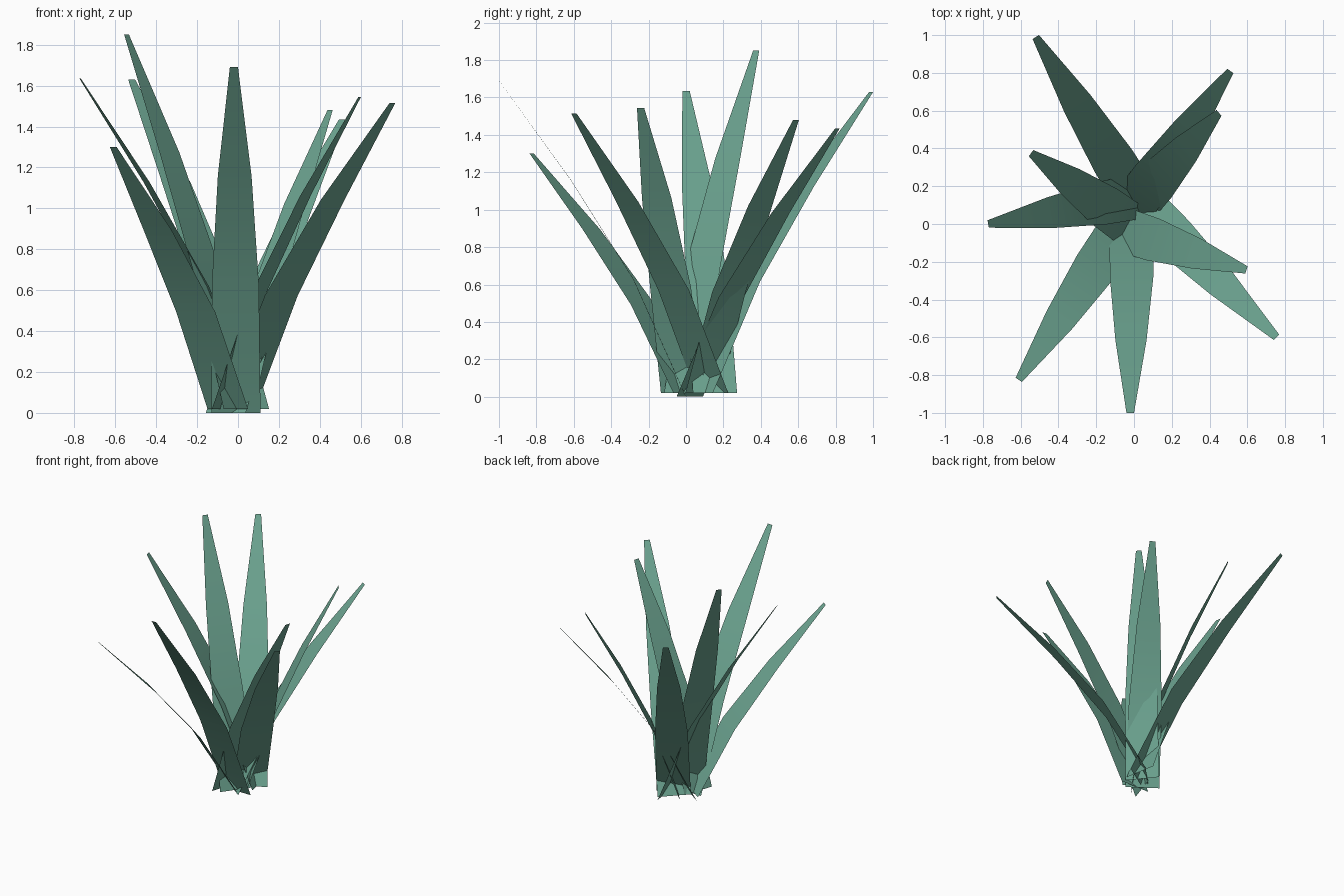
import bpy
import bmesh
from math import radians
from mathutils import Matrix, Vector

cube = bpy.data.objects.get("Cube")
if cube:
    bpy.data.objects.remove(cube, do_unlink=True)

# One leaf colour
leaf_green = bpy.data.materials.new("leaf_green")
leaf_green.use_nodes = True
colour = (0.15, 0.37, 0.28, 1.0)
leaf_green.diffuse_color = colour
bsdf = next(n for n in leaf_green.node_tree.nodes if n.type == "BSDF_PRINCIPLED")
bsdf.inputs["Base Color"].default_value = colour

# Shared blade profile: outward fraction, height fraction, width
PROFILE = [(0.0, 0.0, 0.24), (0.28, 0.37, 0.23), (0.615, 0.685, 0.165), (1.0, 1.0, 0.04)]


def make_blade(name, base, tip, twist):
    """Thin tapering leaf that arches from its base out to its tip."""
    base, tip = Vector(base), Vector(tip)
    lean = tip - base
    across = Vector((lean.y, -lean.x, 0)).normalized()
    across.rotate(Matrix.Rotation(radians(twist), 3, "Z"))
    bm = bmesh.new()
    rows = []
    for out, up, width in PROFILE:
        centre = base + Vector((lean.x * out, lean.y * out, lean.z * up))
        rows.append([bm.verts.new(centre + across * width * s) for s in (-0.5, 0.5)])
    for (a, b), (c, d) in zip(rows, rows[1:]):
        bm.faces.new((a, b, d, c)).smooth = True
    mesh = bpy.data.meshes.new(name)
    bm.to_mesh(mesh)
    bm.free()
    mesh.materials.append(leaf_green)
    blade = bpy.data.objects.new(name, mesh)
    bpy.context.collection.objects.link(blade)


# Name, base centre, tip centre, twist in degrees
BLADES = [
    ("front_blade", (-0.01, 0.0, 0.0), (-0.02, -1.0, 1.69), 0),
    ("front_right_blade", (-0.05, 0.0, 0.02), (-0.61, -0.825, 1.3), 0),
    ("front_left_blade", (0.0, 0.14, 0.02), (0.755, -0.6, 1.515), 0),
    ("left_blade", (-0.09, -0.02, 0.02), (0.595, -0.243, 1.545), 0),
    ("right_blade", (0.075, 0.155, 0.02), (-0.772, 0.0, 1.635), 0),
    ("tall_back_right_blade", (0.0, -0.02, 0.02), (-0.545, 0.375, 1.85), 0),
    ("back_right_blade", (0.05, 0.08, 0.02), (-0.52, 0.99, 1.63), 0),
    ("back_left_blade", (-0.06, 0.02, 0.0), (0.51, 0.81, 1.435), 0),
    ("inner_back_left_blade", (0.0, 0.09, 0.02), (0.45, 0.588, 1.48), -9),
]
for name, base, tip, twist in BLADES:
    make_blade(name, base, tip, twist)
